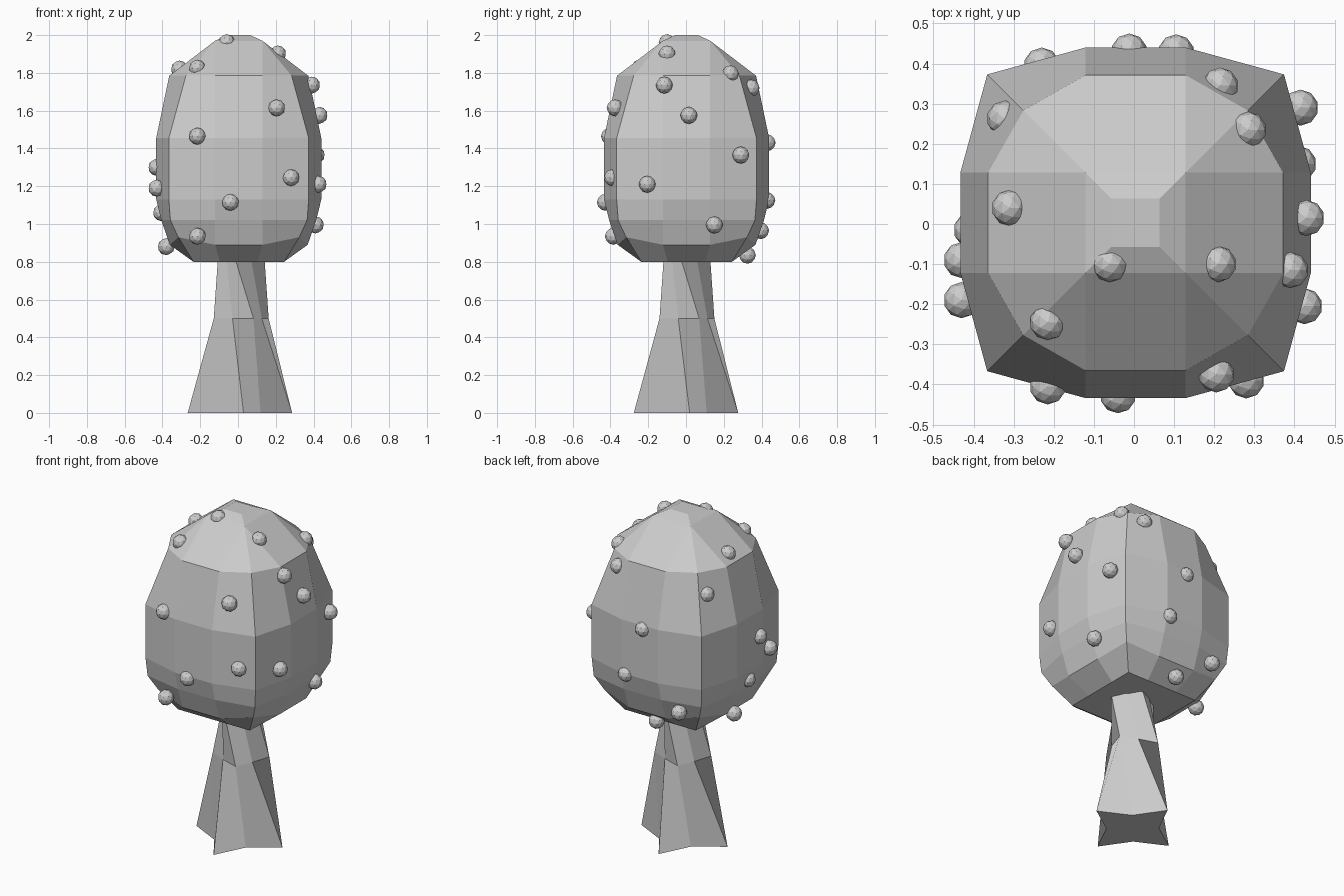
import bpy, bmesh
from math import cos, sin, radians

if "Cube" in bpy.data.objects:
    bpy.data.objects.remove(bpy.data.objects["Cube"])


def finish(name, bm):
    bmesh.ops.remove_doubles(bm, verts=bm.verts, dist=0.0005)
    bmesh.ops.recalc_face_normals(bm, faces=bm.faces)
    me = bpy.data.meshes.new(name)
    bm.to_mesh(me)
    bm.free()
    ob = bpy.data.objects.new(name, me)
    bpy.context.collection.objects.link(ob)
    return ob


def loft(name, rings):
    # Join closed rings of equal length and cap both ends
    bm = bmesh.new()
    vr = [[bm.verts.new(p) for p in r] for r in rings]
    n = len(vr[0])
    for a, b in zip(vr, vr[1:]):
        for i in range(n):
            j = (i + 1) % n
            bm.faces.new((a[i], a[j], b[j], b[i]))
    bm.faces.new(vr[0][::-1])
    bm.faces.new(vr[-1])
    return finish(name, bm)


def crown_ring(z, edge, corner, mid, corner_z=None):
    # Rounded square: one corner and two side points per quarter
    pts = []
    for k in range(4):
        c, s = (1, 0, -1, 0)[k], (0, 1, 0, -1)[k]
        for x, y, h in ((edge, -mid, z), (edge, mid, z), (corner, corner, corner_z or z)):
            pts.append((x * c - y * s + 0.004, x * s + y * c + 0.003, h))
    return pts


# Faceted crown
loft("crown", [
    crown_ring(0.80, 0.24, 0.24, 0.10),
    crown_ring(0.89, 0.365, 0.32, 0.125, 0.93),
    crown_ring(1.02, 0.41, 0.362, 0.125),
    crown_ring(1.13, 0.437, 0.37, 0.125),
    crown_ring(1.455, 0.437, 0.37, 0.125),
    crown_ring(1.785, 0.368, 0.28, 0.125),
    crown_ring(1.97, 0.125, 0.125, 0.125),
    crown_ring(2.0, 0.06, 0.06, 0.06),
])


def trunk_ring(z, r1, a1, r2, a2, cx, cy):
    # Eight points alternating between two radii
    pts = []
    for k in range(4):
        for r, a in ((r1, a1), (r2, a2)):
            t = radians(a + 90 * k)
            pts.append((cx + r * cos(t), cy + r * sin(t), z))
    return pts


# Twisted trunk, flaring into a four-pointed foot
loft("trunk", [
    trunk_ring(0.0, 0.277, -86, 0.145, -41, 0.01, 0.0),
    trunk_ring(0.5, 0.118, -113, 0.159, -66, 0.017, 0.005),
    trunk_ring(0.84, 0.095, -150, 0.128, -108, 0.017, 0.005),
])

# Small round fruits half sunk into the crown
fruits = [
    (-.06, -.10, 1.96), (.21, -.10, 1.90), (-.215, -.245, 1.825), (-.31, .04, 1.82),
    (.39, -.115, 1.735), (.205, -.375, 1.615), (.43, .015, 1.575), (-.215, -.405, 1.465),
    (.415, .29, 1.365), (.28, -.39, 1.245), (.425, -.205, 1.21), (-.04, -.427, 1.115),
    (.41, .15, .995), (-.215, -.385, .935), (.285, .235, 1.795), (.215, .345, 1.72),
    (-.43, -.09, 1.30), (-.43, -.19, 1.19), (-.405, -.015, 1.06), (-.38, .08, .88),
    (-.322, .263, 1.66), (-.012, .43, 1.43), (.105, .428, 1.125), (-.23, .395, .965),
    (-.03, .325, .835),
]
bm = bmesh.new()
bmesh.ops.create_icosphere(bm, subdivisions=2, radius=0.045)
first = finish("fruit", bm)
first.location = fruits[0]
for p in fruits[1:]:
    ob = bpy.data.objects.new("fruit", first.data)
    ob.location = p
    bpy.context.collection.objects.link(ob)
